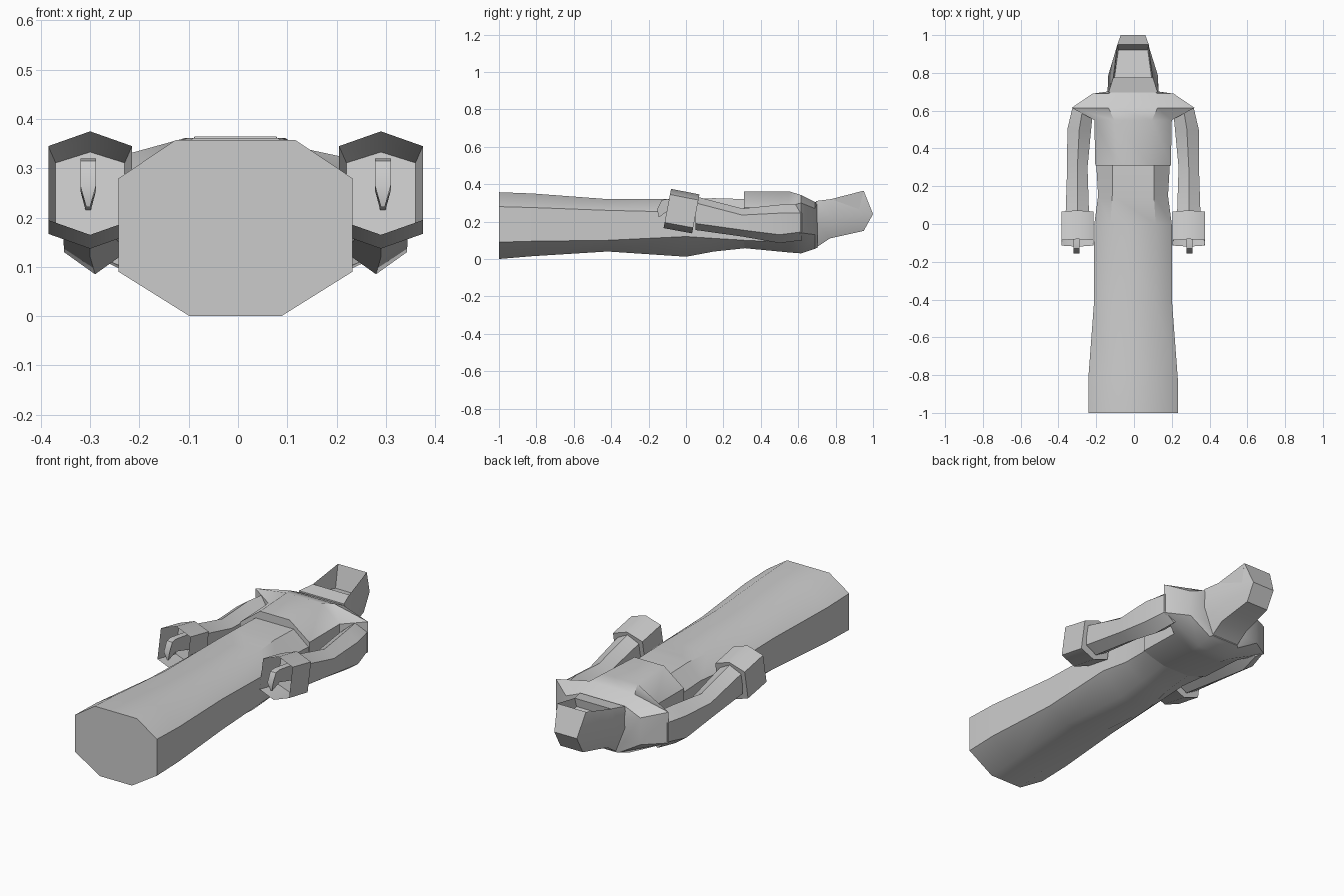
import bpy, bmesh, math

cube = bpy.data.objects.get("Cube")
if cube:
    bpy.data.objects.remove(cube)

grey = bpy.data.materials.new("plain grey")
grey.use_nodes = True
COLOUR = (0.6, 0.6, 0.6, 1)
grey.diffuse_color = COLOUR
grey.node_tree.nodes["Principled BSDF"].inputs["Base Color"].default_value = COLOUR


def finish(name, bm, mirror=False):
    bmesh.ops.recalc_face_normals(bm, faces=bm.faces)
    mesh = bpy.data.meshes.new(name)
    bm.to_mesh(mesh)
    bm.free()
    mesh.materials.append(grey)
    obj = bpy.data.objects.new(name, mesh)
    obj.location.x = -0.005
    bpy.context.collection.objects.link(obj)
    bpy.ops.object.select_all(action='DESELECT')
    obj.select_set(True)
    bpy.context.view_layer.objects.active = obj
    bpy.ops.object.shade_smooth_by_angle(angle=math.radians(40))
    if mirror:
        obj.modifiers.new("other side", 'MIRROR')
    return obj


def loft(rings, caps=True):
    """Skin a list of equally sized point rings."""
    bm = bmesh.new()
    rows = [[bm.verts.new(p) for p in ring] for ring in rings]
    n = len(rows[0])
    for a, b in zip(rows, rows[1:]):
        for i in range(n):
            j = (i + 1) % n
            bm.faces.new((a[i], a[j], b[j], b[i]))
    if caps:
        bm.faces.new(rows[0])
        bm.faces.new(rows[-1])
    return bm, rows


def octagon(y, w, t, b, z0, z1, z2, z3):
    """w, t, b: half widths of side, top, bottom; z0..z3: corner heights."""
    half = [(b, z0), (w, z1), (w, z2), (t, z3)]
    return [(x, y, z) for x, z in half] + [(-x, y, z) for x, z in reversed(half)]


def hexagon(y, cx, w, low, high, chamfer, lean=0):
    pts = [(0, high), (w, high - chamfer), (w, low + chamfer),
           (0, low), (-w, low + chamfer), (-w, high - chamfer)]
    return [(cx + x, y - lean * (high - z), z) for x, z in pts]


# Long robe
finish("robe", loft([
    octagon(-1.0, .237, .122, .093, .0, .09, .28, .357),
    octagon(-.82, .237, .12, .09, .015, .095, .275, .35),
    octagon(-.42, .207, .12, .09, .04, .10, .26, .32),
    octagon(0, .205, .12, .09, .012, .12, .25, .32),
    octagon(.15, .185, .11, .08, .04, .11, .25, .325),
    octagon(.32, .195, .11, .08, .058, .10, .25, .32)])[0])

# Shoulder mantle, standing proud of the robe at the chest
finish("mantle", loft([
    octagon(.31, .2, .085, .08, .058, .10, .275, .362),
    octagon(.55, .205, .10, .09, .035, .09, .28, .362),
    octagon(.615, .325, .13, .10, .03, .14, .30, .342),
    octagon(.69, .215, .13, .09, .055, .13, .27, .305),
    octagon(.702, .13, .11, .08, .06, .13, .25, .30)])[0])

# Hood, with a bent crown and a sunken face opening
bm, rows = loft([
    [(.13, .695, .31), (.135, .695, .2), (.08, .695, .06),
     (-.08, .695, .06), (-.135, .695, .2), (-.13, .695, .31)],
    [(.105, .775, .32), (.132, .785, .22), (.08, .77, .11),
     (-.08, .77, .11), (-.132, .785, .22), (-.105, .775, .32)],
    [(.083, .95, .365), (.065, 1.0, .24), (.065, .95, .15),
     (-.065, .95, .15), (-.065, 1.0, .24), (-.083, .95, .365)]], caps=False)
crown = rows[2]
bm.faces.new((crown[0], crown[1], crown[4], crown[5]))
bm.faces.new((crown[1], crown[2], crown[3], crown[4]))
bm.faces.new(rows[0])
bmesh.ops.recalc_face_normals(bm, faces=bm.faces)
opening = next(f for f in bm.faces
               if all(v in (rows[1][0], rows[1][5], crown[0], crown[5]) for v in f.verts))
bmesh.ops.inset_individual(bm, faces=[opening], thickness=.008)
for v in opening.verts:
    top = v.co.y > .86
    v.co.y, v.co.z = (.922, .25) if top else (.768, .275)
finish("hood", bm)

# Sleeves
finish("sleeves", loft([
    hexagon(.05, .295, .062, .155, .335, .035),
    hexagon(.30, .295, .054, .12, .27, .035),
    hexagon(.50, .285, .063, .085, .29, .045),
    hexagon(.62, .265, .055, .10, .29, .045)])[0], mirror=True)

# Open cuffs: outer wall, rim, tapered inner wall and floor
LEAN = .19
finish("cuffs", loft([
    hexagon(.072, .295, .085, .137, .345, .03, LEAN),
    hexagon(-.08, .295, .085, .165, .375, .03, LEAN),
    hexagon(.045, .295, .07, .155, .333, .022, LEAN)])[0], mirror=True)

# Thin hands, tapering to a point below
profile = [(.04, .21), (.04, .30), (-.10, .32), (-.13, .315),
           (-.155, .265), (-.145, .222), (-.10, .255)]


def hand_side(s):
    return [(.299 + s * (.004 if z < .24 else .016), y, z) for y, z in profile]


finish("hands", loft([hand_side(-1), hand_side(1)])[0], mirror=True)
